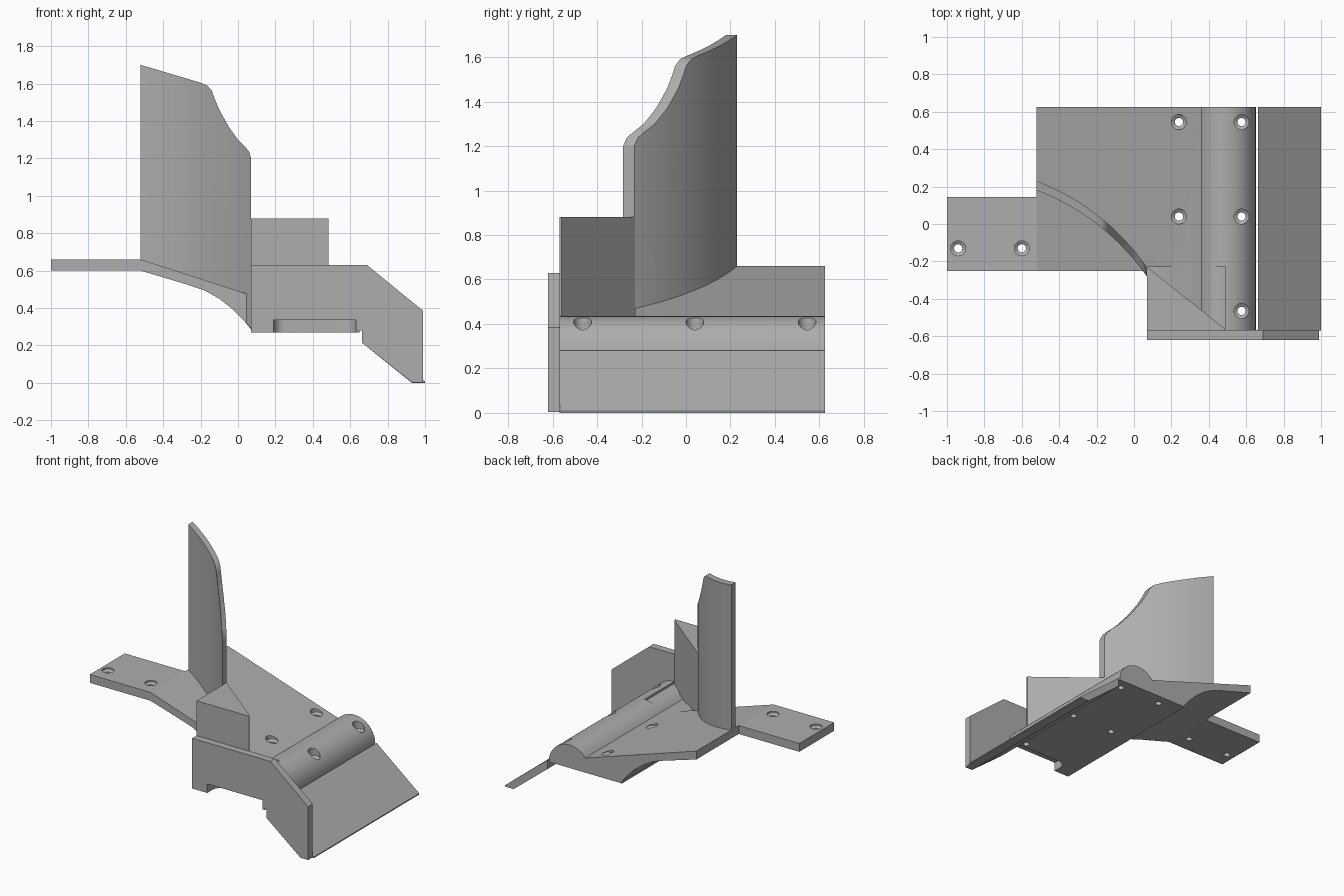
import bpy, bmesh, math

if "Cube" in bpy.data.objects:
    bpy.data.objects.remove(bpy.data.objects["Cube"], do_unlink=True)

grey = bpy.data.materials.new("plain grey")
grey.use_nodes = True
COLOUR = (0.42, 0.42, 0.42, 1)
grey.diffuse_color = COLOUR
grey.node_tree.nodes["Principled BSDF"].inputs["Base Color"].default_value = COLOUR


def loft(name, rings):
    """Closed solid through equal-sized rings of points."""
    bm = bmesh.new()
    loops = [[bm.verts.new(p) for p in ring] for ring in rings]
    n = len(loops[0])
    for a, b in zip(loops, loops[1:]):
        for i in range(n):
            j = (i + 1) % n
            bm.faces.new((a[i], a[j], b[j], b[i]))
    bm.faces.new(loops[0][::-1])
    bm.faces.new(loops[-1])
    bmesh.ops.recalc_face_normals(bm, faces=bm.faces)
    mesh = bpy.data.meshes.new(name)
    bm.to_mesh(mesh)
    bm.free()
    mesh.materials.append(grey)
    ob = bpy.data.objects.new(name, mesh)
    bpy.context.collection.objects.link(ob)
    return ob


def side_profile(name, pts, y0, y1):
    return loft(name, [[(x, y, z) for x, z in pts] for y in (y0, y1)])


def plan_profile(name, pts, z0, z1):
    return loft(name, [[(x, y, z) for x, y in pts] for z in (z0, z1)])


def box(name, x0, x1, y0, y1, z0, z1):
    return plan_profile(name, [(x0, y0), (x1, y0), (x1, y1), (x0, y1)], z0, z1)


def select(ob):
    bpy.ops.object.select_all(action='DESELECT')
    ob.select_set(True)
    bpy.context.view_layer.objects.active = ob


def cut(target, cutter):
    cutter.hide_render = True
    mod = target.modifiers.new("cut", 'BOOLEAN')
    mod.operation = 'DIFFERENCE'
    mod.solver = 'EXACT'
    mod.object = cutter
    select(target)
    bpy.ops.object.modifier_apply(modifier=mod.name)
    bpy.data.objects.remove(cutter, do_unlink=True)


def screw_hole(target, x, y, z):
    """Through hole with a wider countersunk seat at height z."""
    steps = [(0.022, z - 0.3), (0.022, z - 0.012), (0.04, z), (0.04, z + 0.3)]
    turns = [math.tau * i / 32 for i in range(32)]
    cut(target, loft("hole_cutter", [[(x + r * math.cos(a), y + r * math.sin(a), h)
                                      for a in turns] for r, h in steps]))


def lerp(pts, x):
    for (xa, za), (xb, zb) in zip(pts, pts[1:]):
        if x <= xb:
            return za + (zb - za) * (x - xa) / (xb - xa)
    return pts[-1][1]


# Sloping base with a rounded ridge along its right edge
underside = [(-0.52, 0.60), (-0.27, 0.525), (-0.18, 0.495), (-0.1, 0.45),
             (-0.03, 0.395), (0.03, 0.335), (0.07, 0.285)]
ridge = []
for i in range(25):
    a = math.radians(140.5) * i / 24
    ridge.append((0.487 + 0.164 * math.cos(a), 0.271 + 0.164 * math.sin(a)))
base = side_profile("sloping_base", underside + [(0.07, 0.27), (0.65, 0.27)] + ridge
                    + [(-0.52, 0.66)], -0.57, 0.625)
cut(base, box("corner_cutter", -1.2, 0.07, -1, -0.25, 0, 1))
cut(base, box("seat_cutter", 0.07, 0.49, -0.56, -0.23, 0.42, 1))

# Rounded pocket under the front edge
pocket = [(0.19, -0.7), (0.63, -0.7)]
for cx, start in ((0.57, 0), (0.25, 90)):
    for i in range(9):
        a = math.radians(start + 90 * i / 8)
        pocket.append((cx + 0.06 * math.cos(a), -0.56 + 0.06 * math.sin(a)))
cut(base, plan_profile("pocket_cutter", pocket, 0.1, 0.335))

for y in (0.545, 0.04):
    screw_hole(base, 0.24, y, 0.4)
for y in (0.545, 0.04, -0.465):
    screw_hole(base, 0.575, y, 0.37)

# Flat mounting arm
arm = box("mounting_arm", -1, -0.52, -0.25, 0.145, 0.60, 0.66)
for x in (-0.94, -0.6):
    screw_hole(arm, x, -0.13, 0.65)

# Front cheek plate with its lower notch
cheek = side_profile("front_cheek", [
    (0.07, 0.27), (0.19, 0.27), (0.19, 0.335), (0.63, 0.335), (0.63, 0.27),
    (0.648, 0.27), (0.648, 0.28), (0.662, 0.28), (0.662, 0.215), (0.93, 0.003),
    (0.99, 0.003), (0.99, 0.385), (0.69, 0.63), (0.07, 0.63)], -0.62, -0.567)

# Angled blade
blade = side_profile("angled_blade", [
    (0.662, 0.28), (0.662, 0.215), (0.93, 0), (1, 0), (1, 0.008)], -0.57, 0.625)

# Triangular block behind the cheek
block = plan_profile("corner_block", [(0.07, -0.57), (0.485, -0.57), (0.485, -0.56),
                                      (0.07, -0.23)], 0.40, 0.88)

# Curved upright deflector with a swept top edge
top_edge = [(-0.52, 1.70), (-0.2, 1.605), (-0.165, 1.59), (-0.14, 1.562),
            (-0.125, 1.52), (-0.1, 1.46), (-0.05, 1.37), (0, 1.3),
            (0.04, 1.26), (0.06, 1.235), (0.07, 1.2)]
steps = {-0.52 + 0.59 * i / 32 for i in range(33)} | {p[0] for p in top_edge}
columns = []
for x in sorted(steps):
    y = -0.957 + math.sqrt(1.27 ** 2 - (x + 0.973) ** 2)
    low, high = lerp(underside, x) + 0.004, lerp(top_edge, x)
    columns.append([(x, y - 0.05, low), (x, y, low), (x, y, high), (x, y - 0.05, high)])
deflector = loft("curved_deflector", columns)

for ob in (base, arm, deflector):
    select(ob)
    bpy.ops.object.shade_smooth_by_angle(angle=math.radians(30))
